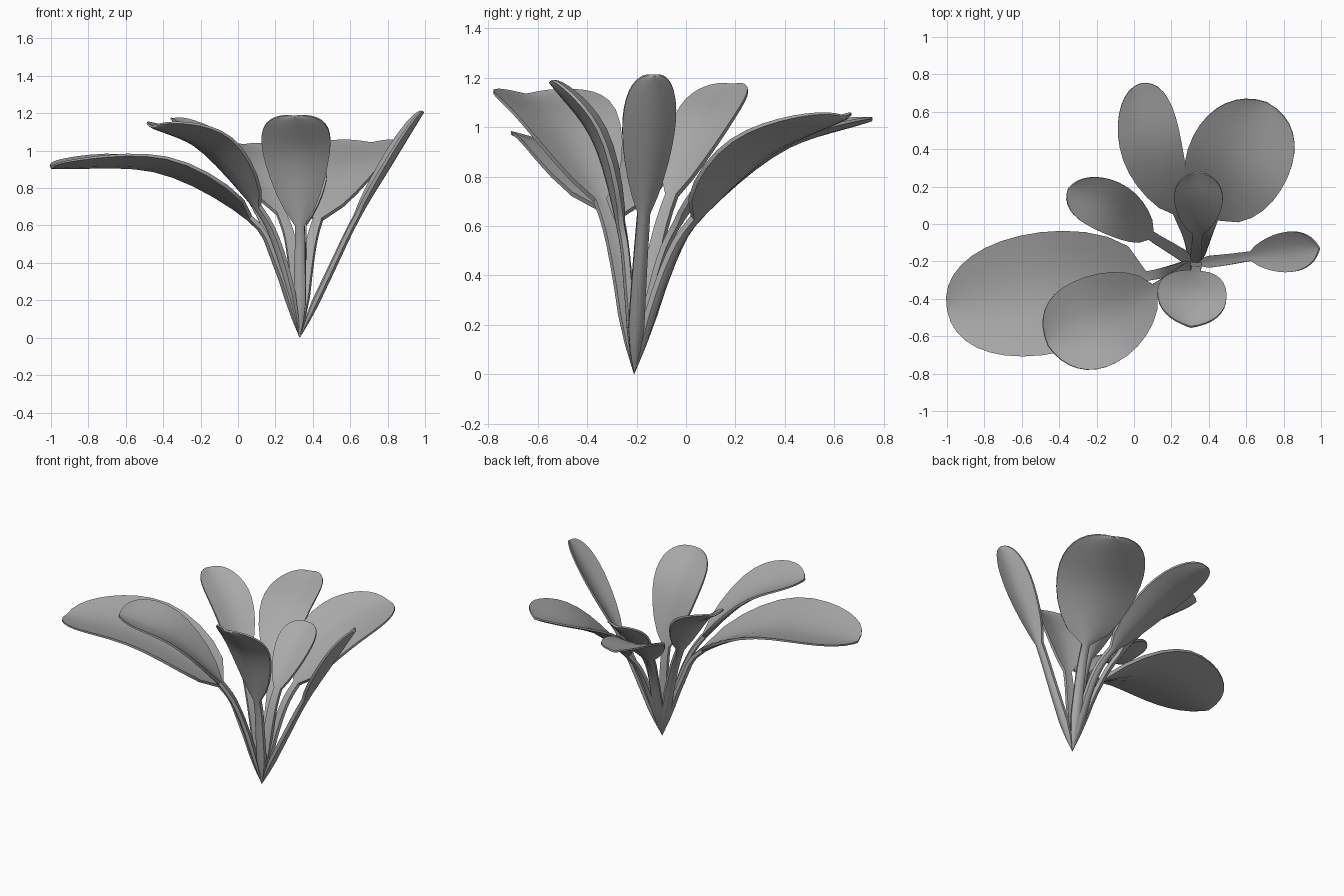
import bpy, bmesh, math
from mathutils import Vector

cube = bpy.data.objects.get("Cube")
if cube:
    bpy.data.objects.remove(cube, do_unlink=True)

mat = bpy.data.materials.new("leaf_grey")
mat.use_nodes = True
GREY = (0.4, 0.4, 0.4, 1)
mat.diffuse_color = GREY
mat.node_tree.nodes["Principled BSDF"].inputs["Base Color"].default_value = GREY

ROOT = (0.33, -0.21, 0.0)
ACROSS = 7      # points across each face of a leaf
STEM = 8        # rings along the stalk
BLADE = 14      # rings along the blade


def spline(points, u):
    """Smooth curve through the points, u from 0 to 1."""
    p = [Vector(q) for q in points]
    p = [2 * p[0] - p[1]] + p + [2 * p[-1] - p[-2]]
    s = u * (len(points) - 1)
    i = min(int(s), len(points) - 2)
    t = s - i
    a, b, c, d = p[i:i + 4]
    return 0.5 * (2 * b + (c - a) * t + (2 * a - 5 * b + 4 * c - d) * t * t
                  + (3 * b - a - 3 * c + d) * t ** 3)


def blade_width(b, rise, fall=0.45):
    """Spoon outline: slow rise from the stalk, round tip, peak of 1."""
    peak = rise / (rise + fall)
    return b ** rise * (1 - b) ** fall / (peak ** rise * (1 - peak) ** fall)


def leaf(name, points, half, rise, cup):
    path = [ROOT] + points
    axis = Vector(path[-1]) - Vector(ROOT)
    side = Vector((-axis.y, axis.x, 0)).normalized()
    bm = bmesh.new()
    rings = []
    # Stalk stations are even, blade stations crowd toward the rounded tip
    stations = [0.5 * i / STEM for i in range(STEM)]
    stations += [0.5 + 0.5 * math.sin(math.pi / 2 * i / BLADE) for i in range(BLADE + 1)]
    for u in stations:
        centre = spline(path, u)
        tangent = (spline(path, min(u + 0.01, 1)) - spline(path, max(u - 0.01, 0))).normalized()
        normal = tangent.cross(side).normalized()
        if normal.z < 0:
            normal = -normal
        b = max(0, 2 * u - 1)
        sheath = min(1, u / 0.1)
        stalk = 0.034 * sheath * (1 - 0.25 * min(1, u * 2)) * math.sqrt(max(0, 1 - b))
        width = stalk + (half - 0.015) * blade_width(b, rise)
        thick = (0.02 * (1 - b) + 0.012) * sheath + 0.002
        top, bottom = [], []
        for k in range(ACROSS):
            v = 2 * k / (ACROSS - 1) - 1
            lift = cup * width * abs(v) ** 1.6
            q = centre + side * v * width + normal * lift
            h = thick * (1 - 0.35 * v * v) / 2
            top.append(bm.verts.new(q + normal * h))
            bottom.append(bm.verts.new(q - normal * h))
        rings.append(top + bottom[::-1])
    n = len(rings[0])
    for r0, r1 in zip(rings, rings[1:]):
        for k in range(n):
            bm.faces.new((r0[k], r0[(k + 1) % n], r1[(k + 1) % n], r1[k]))
    bm.faces.new(rings[0])
    bm.faces.new(rings[-1][::-1])
    bmesh.ops.remove_doubles(bm, verts=bm.verts, dist=0.0005)
    bmesh.ops.recalc_face_normals(bm, faces=bm.faces)
    mesh = bpy.data.meshes.new(name)
    bm.to_mesh(mesh)
    bm.free()
    mesh.materials.append(mat)
    obj = bpy.data.objects.new(name, mesh)
    bpy.context.collection.objects.link(obj)
    return obj


# Each leaf: centre line above the root, half width, outline rise, cupping
leaves = [
    leaf("large_right_leaf", [(0.2, -0.25, 0.4), (0.06, -0.28, 0.64),
                              (-0.42, -0.36, 0.89), (-1.0, -0.46, 0.91)], 0.325, 0.65, 0.2),
    leaf("front_right_leaf", [(0.22, -0.28, 0.45), (0.1, -0.35, 0.7),
                              (-0.16, -0.5, 1.0), (-0.46, -0.65, 1.13)], 0.245, 0.85, 0.25),
    leaf("back_right_leaf", [(0.2, -0.13, 0.45), (0.08, -0.055, 0.72),
                             (-0.11, 0.08, 1.0), (-0.35, 0.19, 1.17)], 0.14, 0.8, 0.25),
    leaf("long_back_leaf", [(0.29, -0.06, 0.45), (0.23, 0.07, 0.66),
                            (0.1, 0.38, 0.91), (0.03, 0.75, 1.03)], 0.165, 0.8, 0.2),
    leaf("broad_back_leaf", [(0.38, -0.08, 0.42), (0.43, 0.04, 0.63),
                             (0.54, 0.3, 0.88), (0.71, 0.65, 1.04)], 0.275, 0.75, 0.22),
    leaf("small_back_leaf", [(0.335, -0.12, 0.4), (0.34, -0.04, 0.6),
                             (0.345, 0.12, 0.8), (0.345, 0.28, 0.94)], 0.13, 0.9, 0.25),
    leaf("narrow_left_leaf", [(0.5, -0.19, 0.36), (0.64, -0.17, 0.65),
                              (0.82, -0.15, 0.94), (0.99, -0.13, 1.21)], 0.108, 0.9, 0.35),
    leaf("front_leaf", [(0.33, -0.235, 0.35), (0.33, -0.265, 0.6),
                        (0.31, -0.37, 0.95), (0.305, -0.55, 1.185)], 0.185, 0.9, 0.25),
]

# Smooth shading with the leaf rims kept crisp
bpy.ops.object.select_all(action='DESELECT')
for obj in leaves:
    obj.select_set(True)
bpy.context.view_layer.objects.active = leaves[0]
bpy.ops.object.shade_smooth_by_angle(angle=math.radians(40))
